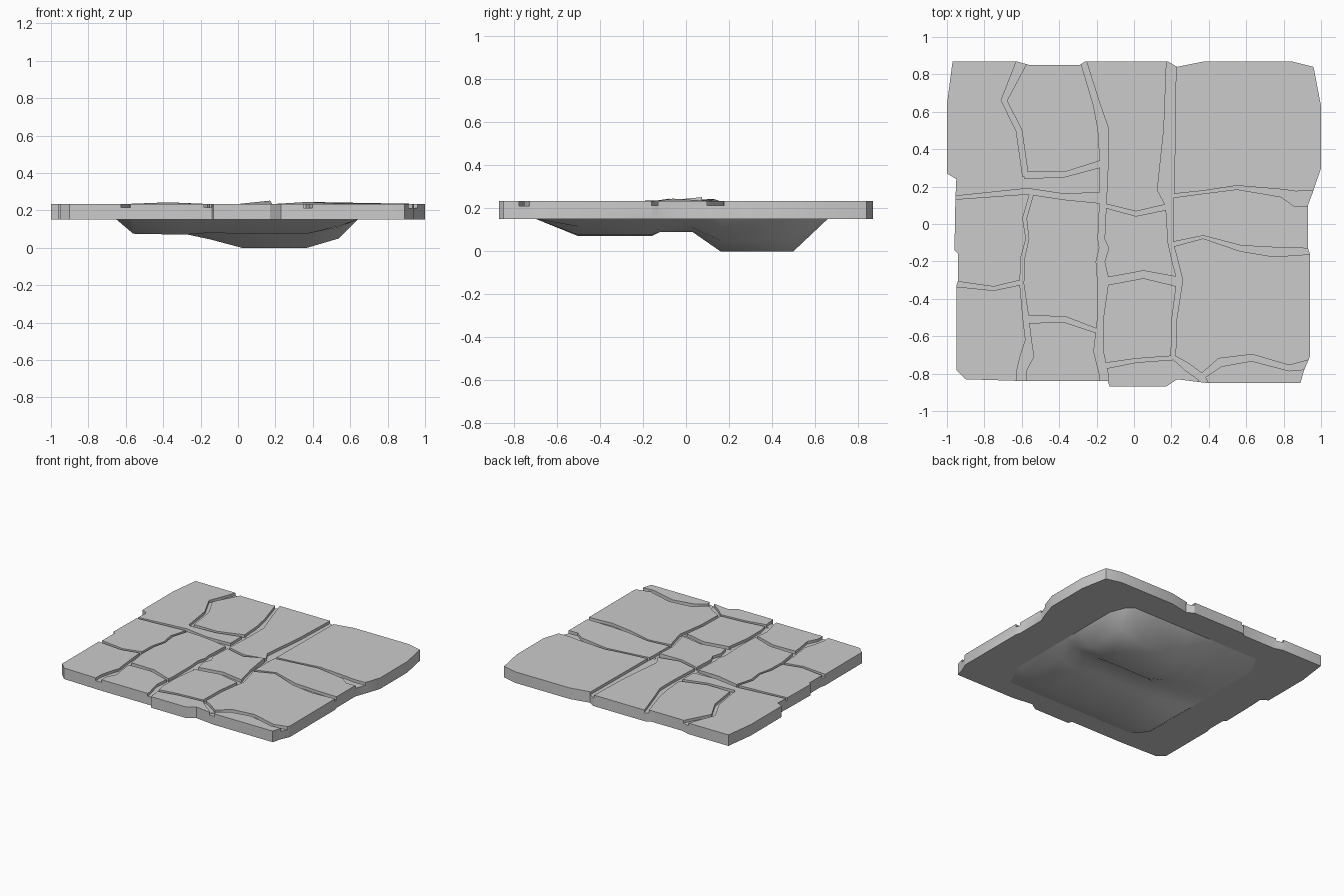
import bpy
from mathutils import Vector

TOP, BOTTOM, DEPTH = 0.235, 0.15, 0.02


def new_object(name, verts, faces):
    mesh = bpy.data.meshes.new(name)
    mesh.from_pydata(verts, [], faces)
    mesh.update()
    obj = bpy.data.objects.new(name, mesh)
    bpy.context.collection.objects.link(obj)
    return obj


def prism(name, outline, z0, z1):
    """Extrude a counter-clockwise outline between two heights."""
    n = len(outline)
    verts = [(x, y, z) for z in (z0, z1) for x, y in outline]
    faces = [list(range(n))[::-1], list(range(n, 2 * n))]
    faces += [(i, (i + 1) % n, n + (i + 1) % n, n + i) for i in range(n)]
    return new_object(name, verts, faces)


def smooth(obj, angle):
    bpy.ops.object.select_all(action='DESELECT')
    obj.select_set(True)
    bpy.context.view_layer.objects.active = obj
    bpy.ops.object.shade_smooth_by_angle(angle=angle)


# Paving slab with its uneven outer edge
edge = [(-.97, .87), (-.63, .87), (-.56, .85), (-.29, .85), (-.26, .87), (.18, .87),
        (.23, .84), (.38, .87), (.84, .87), (.96, .84), (1, .63), (1, .30), (.96, .18),
        (.93, .10), (.93, -.13), (.94, -.16), (.94, -.71), (.91, -.78), (.89, -.85),
        (.39, -.85), (.23, -.83), (.17, -.87), (-.13, -.87), (-.14, -.84), (-.58, -.84),
        (-.90, -.83), (-.95, -.78), (-.95, -.33), (-.94, -.30), (-.94, -.16),
        (-.96, -.14), (-.955, .13), (-.95, .24), (-1, .27), (-1, .64)]
slab = prism("paving_slab", edge[::-1], BOTTOM, TOP)
bpy.context.view_layer.objects.active = slab
count = 0


def groove(*path):
    """Cut a joint between stones along (x, y, width) points."""
    global count
    count += 1
    pts = [Vector(p[:2]) for p in path]
    left, right = [], []
    for i, p in enumerate(pts):
        d = (pts[min(i + 1, len(pts) - 1)] - pts[max(i - 1, 0)]).normalized()
        off = Vector((-d.y, d.x)) * path[i][2] / 2
        left.append(p + off)
        right.append(p - off)
    cutter = prism("groove_cutter", right + left[::-1], TOP - DEPTH - count * .0003,
                   TOP + .03 + count * .001)
    cutter.hide_render = True
    mod = slab.modifiers.new("groove", 'BOOLEAN')
    mod.operation, mod.solver, mod.object = 'DIFFERENCE', 'EXACT', cutter
    bpy.ops.object.modifier_apply(modifier=mod.name)
    bpy.data.objects.remove(cutter)


# Joints running front to back
groove((-.585, .9, .06), (-.695, .66, .03), (-.615, .5, .03), (-.58, .255, .03))
groove((-.545, .17, .02), (-.585, .03, .02), (-.57, -.08, .015), (-.595, -.18, .02),
       (-.6, -.32, .02), (-.58, -.49, .03), (-.565, -.62, .03), (-.57, -.7, .07),
       (-.6, -.78, .05), (-.6, -.9, .05))
groove((-.28, .9, .03), (-.2, .64, .035), (-.165, .51, .055), (-.16, .35, .045),
       (-.165, .13, .035), (-.175, -.08, .035), (-.16, -.13, .05), (-.18, -.2, .045),
       (-.165, -.3, .06), (-.18, -.51, .03), (-.19, -.68, .05), (-.16, -.81, .045),
       (-.16, -.9, .04))
groove((.2, .9, .05), (.19, .51, .06), (.17, .18, .09), (.19, .1, .04), (.195, -.1, .025),
       (.22, -.2, .03), (.245, -.3, .03), (.215, -.51, .025), (.21, -.71, .025),
       (.285, -.765, .04), (.36, -.82, .04), (.4, -.9, .04))
# Joints running left to right
groove((-1.02, .135, .015), (-.57, .175, .03), (-.37, .145, .03), (-.165, .14, .06))
groove((-.585, .26, .035), (-.37, .265, .025), (-.165, .325, .035))
groove((-.165, .1, .02), (.01, .055, .025), (.195, .095, .03))
groove((.2, .15, .02), (.37, .17, .015), (.55, .195, .02), (.79, .165, .04),
       (.86, .135, .08), (1.03, .14, .08))
groove((.2, -.11, .025), (.37, -.07, .015), (.57, -.13, .03), (.75, -.15, .05),
       (1, -.145, .025))
groove((-.165, -.31, .04), (.05, -.27, .04), (.24, -.31, .05))
groove((-1, -.315, .03), (-.75, -.345, .02), (-.595, -.31, .025))
groove((-.58, -.51, .04), (-.37, -.51, .03), (-.175, -.58, .02))
groove((-.165, -.76, .03), (.01, -.73, .02), (.215, -.715, .02))
groove((.35, -.825, .025), (.46, -.74, .045), (.63, -.715, .035), (.83, -.77, .03),
       (1, -.74, .06))

# Stone corners that stand slightly proud
for v in slab.data.vertices:
    for x, y, lift in ((.175, .075, .017), (.37, -.062, .01), (-.37, .13, .008)):
        if v.co.z > TOP - .001 and (v.co.xy - Vector((x, y))).length < .016:
            v.co.z += lift
smooth(slab, .5)

# Lumpy earth underside: one low ridge in front, one deep lump behind
xs = [-.65, -.56, -.29, -.15, .02, .37, .54, .64]
ys = [-.7, -.5, -.16, -.12, .03, .16, .5, .66]
low = [.075, .07, .08, .075, .075, .115]
mid = [.12, .1, .09, .09, .09, .11]
deep = [.12, .075, .045, 0, 0, .05]
rows = [low, low, mid, mid, deep, deep]
verts = []
for j, y in enumerate(ys):
    for i, x in enumerate(xs):
        rim = i in (0, 7) or j in (0, 7)
        corner = i in (0, 7) and j in (0, 7)
        k = .93 if corner else 1
        verts.append((x * k, y * k, BOTTOM + .001 if rim else rows[j - 1][i - 1]))
faces = [(a, a + 8, a + 9, a + 1) for j in range(7) for i in range(7) for a in [j * 8 + i]]
underside = new_object("earth_underside", verts, faces)
smooth(underside, .7)
